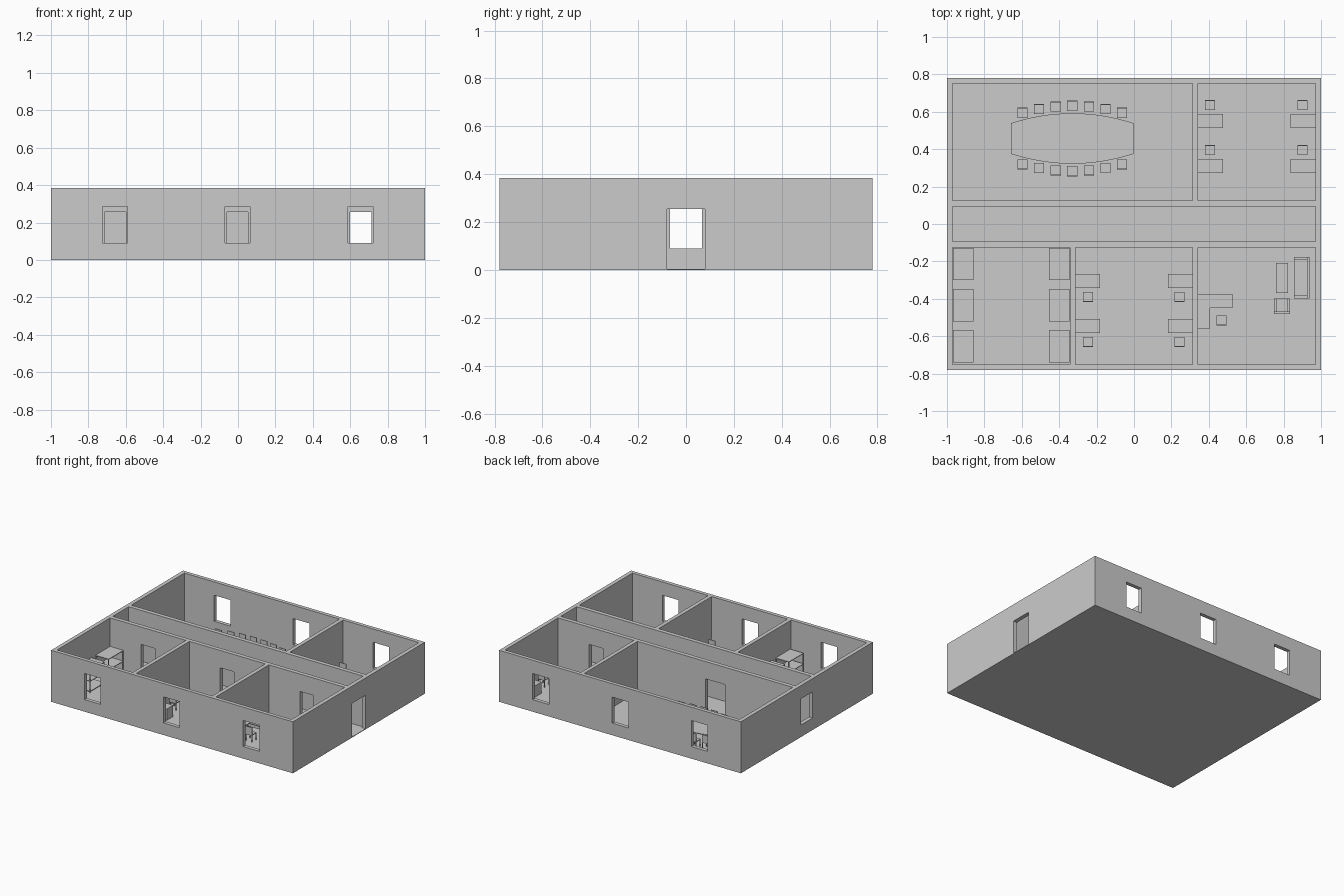
import bpy, bmesh
from math import pi

if "Cube" in bpy.data.objects:
    bpy.data.objects.remove(bpy.data.objects["Cube"])

FLOOR, TOP = 0.005, 0.385


def link(name, mesh, loc=(0, 0, 0), rot=0):
    ob = bpy.data.objects.new(name, mesh)
    ob.location = loc
    ob.rotation_euler[2] = rot
    bpy.context.collection.objects.link(ob)
    return ob


def box_mesh(name, boxes):
    """Mesh of boxes, each given as x0, x1, y0, y1, z0, z1."""
    bm = bmesh.new()
    for x0, x1, y0, y1, z0, z1 in boxes:
        vs = bmesh.ops.create_cube(bm, size=1)["verts"]
        for v in vs:
            v.co = (x0 if v.co.x < 0 else x1, y0 if v.co.y < 0 else y1,
                    z0 if v.co.z < 0 else z1)
    me = bpy.data.meshes.new(name)
    bm.to_mesh(me)
    bm.free()
    return me


def boxes(name, items):
    return link(name, box_mesh(name, items))


# Building shell: solid block with rooms and openings cut out
shell = boxes("building_shell", [(-1, 1, -0.78, 0.78, 0, TOP)])
rooms = [(-0.97, 0.314, 0.125, 0.752), (0.343, 0.97, 0.125, 0.752),
         (-0.97, 0.97, -0.094, 0.094),
         (-0.97, -0.343, -0.752, -0.125), (-0.314, 0.314, -0.752, -0.125),
         (0.343, 0.97, -0.752, -0.125)]
openings = [(0.9, 1.1, -0.08, 0.08, FLOOR, 0.255),        # entrance
            (-1.1, -0.9, -0.067, 0.067, 0.09, 0.285),     # corridor window
            (-0.412, -0.248, 0.08, 0.14, FLOOR, 0.255),   # meeting room door
            (0.599, 0.713, 0.08, 0.14, FLOOR, 0.255)]
for x in (-0.657, -0.003, 0.656):
    openings.append((x - 0.057, x + 0.057, -0.14, -0.08, FLOOR, 0.255))
    for y in (-0.77, 0.77):
        openings.append((x - 0.067, x + 0.067, y - 0.05, y + 0.05, 0.09, 0.285))
bpy.context.view_layer.objects.active = shell
for name, items in (("room_cutter", [r + (FLOOR, 0.6) for r in rooms]),
                    ("opening_cutter", openings)):
    cutter = boxes(name, items)
    cutter.hide_render = True
    mod = shell.modifiers.new(name, "BOOLEAN")
    mod.operation, mod.solver, mod.object = "DIFFERENCE", "EXACT", cutter
    bpy.ops.object.modifier_apply(modifier=name)
    bpy.data.objects.remove(cutter)

# Chair: seat, legs, backrest on its -y side
h, leg = 0.027, 0.005
chair_parts = [(-h, h, -h, h, 0.054, 0.06), (-h, h, -h, -h + leg, 0.06, 0.115)]
for sx in (-h, h - leg):
    for sy in (-h, h - leg):
        chair_parts.append((sx, sx + leg, sy, sy + leg, FLOOR, 0.055))
chair_mesh = box_mesh("chair", chair_parts)


def chair(x, y, rot=0):
    link("chair", chair_mesh, (x, y, 0), rot)


# Desk: top, two side panels, modesty panel on its +y side
dx, dy = 0.0665, 0.0375
desk_mesh = box_mesh("desk", [
    (-dx, dx, -dy, dy, 0.084, 0.09),
    (-dx, -dx + 0.006, -dy, dy, FLOOR, 0.084),
    (dx - 0.006, dx, -dy, dy, FLOOR, 0.084),
    (-dx + 0.006, dx - 0.006, dy - 0.012, dy - 0.006, 0.03, 0.084)])

# Shared offices
for x, cx in ((-0.247, -0.247), (0.247, 0.243)):
    for y in (-0.305, -0.546):
        link("desk", desk_mesh, (x, y, 0))
        chair(cx, y - 0.085)
for x, cx in ((0.41, 0.407), (0.903, 0.9)):
    for y in (0.55, 0.31):
        link("desk", desk_mesh, (x, y, 0), pi)
        chair(cx, y + 0.086, pi)

# Storage racks: three shelves on four posts
w, d, p = 0.055, 0.0865, 0.006
rack_parts = [(-w, w, -d, d, z, z + 0.005) for z in (0.012, 0.088, 0.168)]
for sx in (-w, w - p):
    for sy in (-d, d - p):
        rack_parts.append((sx, sx + p, sy, sy + p, FLOOR, 0.17))
rack_mesh = box_mesh("storage_rack", rack_parts)
for x in (-0.914, -0.4):
    for y in (-0.214, -0.434, -0.653):
        link("storage_rack", rack_mesh, (x, y, 0))

# Meeting table: top with bowed long sides
N, cx, cy, half = 16, -0.33, 0.457, 0.328
ts = [-1 + 2 * i / N for i in range(N + 1)]
bow = [(cx + half * t, 0.135 - 0.053 * t * t) for t in ts]
bm = bmesh.new()
rim = [(x, cy - b) for x, b in bow] + [(x, cy + b) for x, b in reversed(bow)]
face = bm.faces.new([bm.verts.new((x, y, 0.084)) for x, y in rim])
ext = bmesh.ops.extrude_face_region(bm, geom=[face], use_keep_orig=True)
for v in ext["geom"]:
    if isinstance(v, bmesh.types.BMVert):
        v.co.z = 0.09
bmesh.ops.recalc_face_normals(bm, faces=bm.faces)
table_me = bpy.data.meshes.new("meeting_table_top")
bm.to_mesh(table_me)
bm.free()
link("meeting_table_top", table_me)
boxes("meeting_table_legs", [(cx + s - 0.006, cx + s + 0.006, cy - 0.07, cy + 0.07,
                              FLOOR, 0.084) for s in (-0.22, 0.22)])
for i in range(-3, 4):
    off = 0.175 - 0.037 * (i / 3) ** 2
    chair(cx + i * 0.0885, cy + off, pi)
    chair(cx + i * 0.0885, cy - off)

# Manager's office: corner desk
boxes("corner_desk", [(0.343, 0.527, -0.448, -0.374, 0.084, 0.09),
                      (0.343, 0.407, -0.56, -0.448, 0.084, 0.09),
                      (0.521, 0.527, -0.448, -0.374, FLOOR, 0.084),
                      (0.343, 0.349, -0.554, -0.374, FLOOR, 0.084),
                      (0.343, 0.407, -0.56, -0.554, FLOOR, 0.084),
                      (0.349, 0.521, -0.386, -0.38, 0.03, 0.084)])
chair(0.468, -0.516)


def couch(name, length, depth, loc, rot, t=0.014):
    """Seat block, two arms, and a backrest on the -y side."""
    a, b = length / 2, depth / 2
    link(name, box_mesh(name, [(-a + t, a - t, -b + t, b, FLOOR, 0.05),
                               (-a, -a + t, -b + t, b, FLOOR, 0.07),
                               (a - t, a, -b + t, b, FLOOR, 0.07),
                               (-a, a, -b, -b + t, FLOOR, 0.1)]), loc, rot)


# Lounge set
couch("sofa", 0.22, 0.085, (0.897, -0.287, 0), pi / 2)
couch("armchair", 0.085, 0.085, (0.792, -0.44, 0), 0)
tx0, tx1, ty0, ty1 = 0.759, 0.824, -0.37, -0.209
legs = [(x, x + 0.006, y, y + 0.006, FLOOR, 0.045)
        for x in (tx0, tx1 - 0.006) for y in (ty0, ty1 - 0.006)]
boxes("coffee_table", [(tx0, tx1, ty0, ty1, 0.044, 0.05)] + legs)
